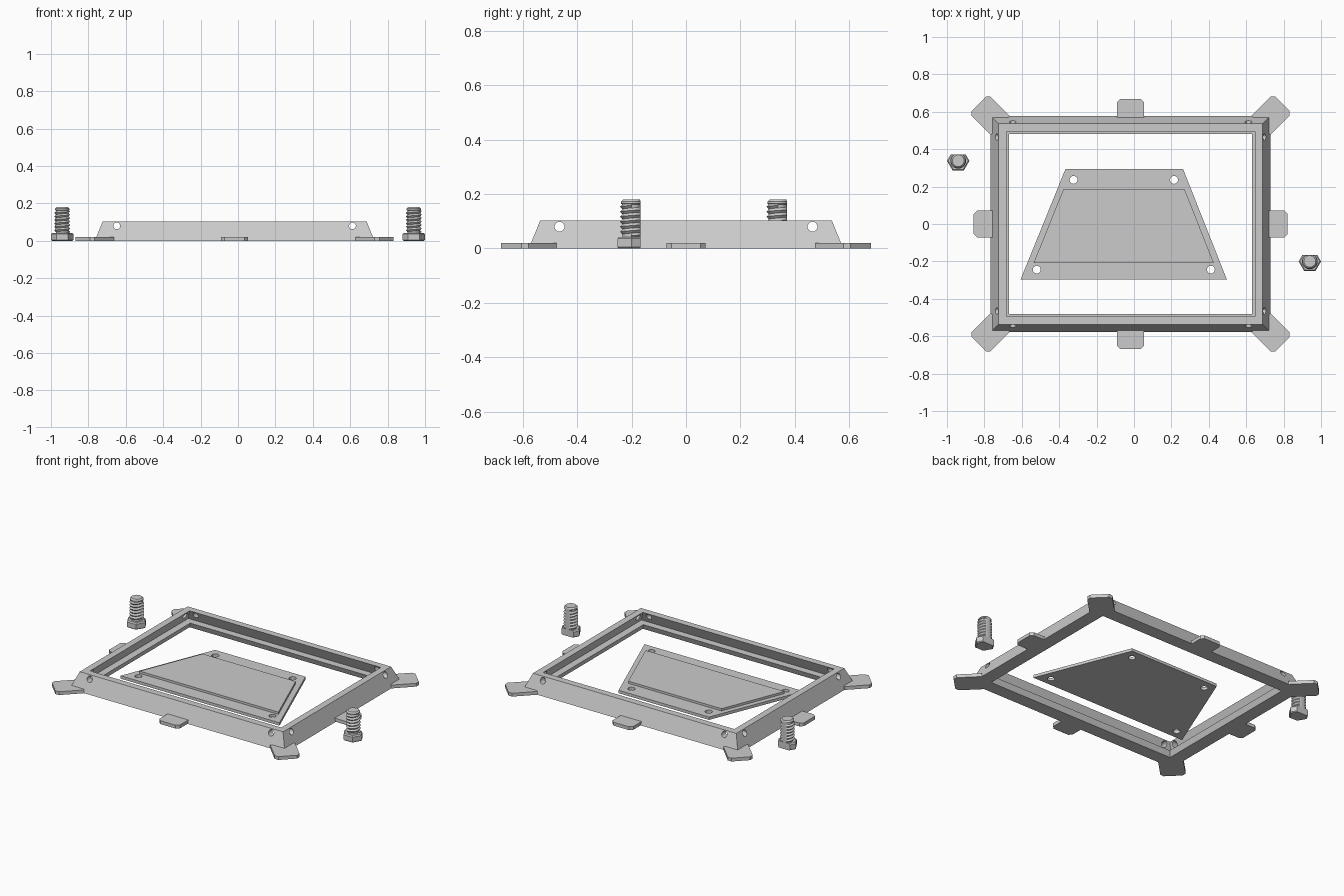
import bpy, bmesh
from math import pi, sin, cos
from mathutils import Matrix, Vector

cube = bpy.data.objects.get("Cube")
if cube:
    bpy.data.objects.remove(cube, do_unlink=True)

CX = -0.018             # frame centre in x
HX, HY = 0.748, 0.578   # frame half sizes at the base

grey = bpy.data.materials.new("plain grey")
grey.use_nodes = True
colour = (0.6, 0.6, 0.6, 1)
grey.diffuse_color = colour
for node in grey.node_tree.nodes:
    if node.type == 'BSDF_PRINCIPLED':
        node.inputs["Base Color"].default_value = colour


def finish(name, bm, smooth=False):
    bmesh.ops.recalc_face_normals(bm, faces=bm.faces)
    mesh = bpy.data.meshes.new(name)
    bm.to_mesh(mesh)
    bm.free()
    mesh.materials.append(grey)
    obj = bpy.data.objects.new(name, mesh)
    bpy.context.collection.objects.link(obj)
    if smooth:
        bpy.ops.object.select_all(action='DESELECT')
        obj.select_set(True)
        bpy.context.view_layer.objects.active = obj
        bpy.ops.object.shade_smooth_by_angle(angle=pi / 6)
    return obj


def bridge(bm, a, b):
    n = len(a)
    for i in range(n):
        bm.faces.new((a[i], a[(i + 1) % n], b[(i + 1) % n], b[i]))


def prism(bm, outline, z0, z1, matrix=Matrix()):
    low, high = [[bm.verts.new(matrix @ Vector((x, y, z))) for x, y in outline] for z in (z0, z1)]
    bridge(bm, low, high)
    bm.faces.new(low[::-1])
    bm.faces.new(high)


def lathe(bm, profile, sides):
    rings = [[bm.verts.new((r * cos(2 * pi * i / sides), r * sin(2 * pi * i / sides), z))
              for i in range(sides)] for r, z in profile]
    for a, b in zip(rings, rings[1:]):
        bridge(bm, a, b)
    bm.faces.new(rings[0][::-1])
    bm.faces.new(rings[-1])


def cut_holes(obj, holes, radius, depth):
    """Cut round holes given as (centre, rotation) pairs."""
    bm = bmesh.new()
    for centre, rotation in holes:
        bmesh.ops.create_cone(bm, cap_ends=True, segments=24, radius1=radius, radius2=radius,
                              depth=depth, matrix=Matrix.Translation(centre) @ rotation)
    cutter = finish("hole_cutter", bm)
    cutter.hide_render = True
    mod = obj.modifiers.new("holes", 'BOOLEAN')
    mod.operation = 'DIFFERENCE'
    mod.solver = 'EXACT'
    mod.object = cutter
    bpy.ops.object.select_all(action='DESELECT')
    obj.select_set(True)
    bpy.context.view_layer.objects.active = obj
    bpy.ops.object.modifier_apply(modifier=mod.name)
    bpy.data.objects.remove(cutter, do_unlink=True)


# Frame: sloped wall with an undercut inside and a ledge at the foot
bm = bmesh.new()
section = [(0, 0), (0.042, 0.103), (0.084, 0.103), (0.053, 0.035), (0.098, 0.035), (0.084, 0)]
loops = [[bm.verts.new((CX + sx * (HX - d), sy * (HY - d), z))
          for sx, sy in ((-1, -1), (1, -1), (1, 1), (-1, 1))] for d, z in section]
for a, b in zip(loops, loops[1:] + loops[:1]):
    bridge(bm, a, b)
frame = finish("frame", bm)

# Screw holes near each end of every wall
holes = []
for sx in (-1, 1):
    for sy in (-1, 1):
        holes.append(((CX + sx * 0.63, sy * 0.53, 0.08), Matrix.Rotation(pi / 2, 4, 'X')))
        holes.append(((CX + sx * 0.7, sy * 0.465, 0.08), Matrix.Rotation(pi / 2, 4, 'Y')))
cut_holes(frame, holes, 0.018, 0.14)


# Mounting tabs, four on the sides and four on the corners
def tab(name, x, y, angle, start):
    bm = bmesh.new()
    w, end, c = 0.072, 0.091, 0.018
    outline = [(start, -w), (end - c, -w), (end, c - w), (end, w - c), (end - c, w), (start, w)]
    prism(bm, outline, 0, 0.021,
          Matrix.Translation((CX + x, y, 0)) @ Matrix.Rotation(angle, 4, 'Z'))
    finish(name, bm)


directions = [(1, 0), (1, 1), (0, 1), (-1, 1), (-1, 0), (-1, -1), (0, -1), (1, -1)]
names = ["left", "back_left", "back", "back_right", "right", "front_right", "front", "front_left"]
for i, (dx, dy) in enumerate(directions):
    tab(names[i] + "_tab", dx * HX, dy * HY, i * pi / 4, -0.072 if dx and dy else -0.04)

# Loose plate with a raised middle panel
bm = bmesh.new()
prism(bm, [(-0.607, -0.298), (0.497, -0.298), (0.262, 0.295), (-0.366, 0.295)], 0, 0.018)
plate = finish("plate", bm)
spots = [(-0.323, 0.236), (0.214, 0.236), (-0.52, -0.244), (0.411, -0.244)]
cut_holes(plate, [((x, y, 0), Matrix()) for x, y in spots], 0.021, 0.2)
bm = bmesh.new()
prism(bm, [(-0.537, -0.209), (0.427, -0.209), (0.27, 0.187), (-0.377, 0.187)], 0.017, 0.032)
finish("plate_raised_panel", bm)


# Bolts, flattened along the back
def bolt(name, x, y):
    flat = 0.033
    place = Vector((x, y, 0))

    # Hexagonal head
    bm = bmesh.new()
    lathe(bm, [(0.054, 0), (0.06, 0.005), (0.06, 0.036), (0.053, 0.043)], 6)
    cut = bmesh.ops.bisect_plane(bm, geom=bm.verts[:] + bm.edges[:] + bm.faces[:],
                                 plane_co=(0, flat, 0), plane_no=(0, 1, 0), clear_outer=True)
    bmesh.ops.holes_fill(bm, edges=[e for e in bm.edges if e.is_boundary], sides=0)
    bmesh.ops.translate(bm, verts=bm.verts, vec=place)
    finish(name + "_head", bm)

    # Core with a chamfered tip, and a helical thread around it
    bm = bmesh.new()
    lathe(bm, [(0.034, 0.03), (0.034, 0.162), (0.039, 0.165), (0.039, 0.172), (0.031, 0.18)], 32)
    seg, turns, pitch = 32, 6, 0.0185
    count = seg * turns
    root, crest = [], []
    for i in range(count + seg + 1):
        a, z = 2 * pi * i / seg, 0.038 + pitch * i / seg
        root.append(bm.verts.new((0.034 * cos(a), 0.034 * sin(a), z)))
        if i <= count:
            crest.append(bm.verts.new((0.042 * cos(a), 0.042 * sin(a), z + pitch / 2)))
    for i in range(count):
        bm.faces.new((root[i], root[i + 1], crest[i + 1], crest[i]))
        bm.faces.new((crest[i], crest[i + 1], root[i + seg + 1], root[i + seg]))
    for v in bm.verts:
        v.co.y = min(v.co.y, flat)
    bmesh.ops.translate(bm, verts=bm.verts, vec=place)
    finish(name + "_thread", bm, smooth=True)


bolt("left_bolt", 0.94, -0.2)
bolt("right_bolt", -0.94, 0.338)
